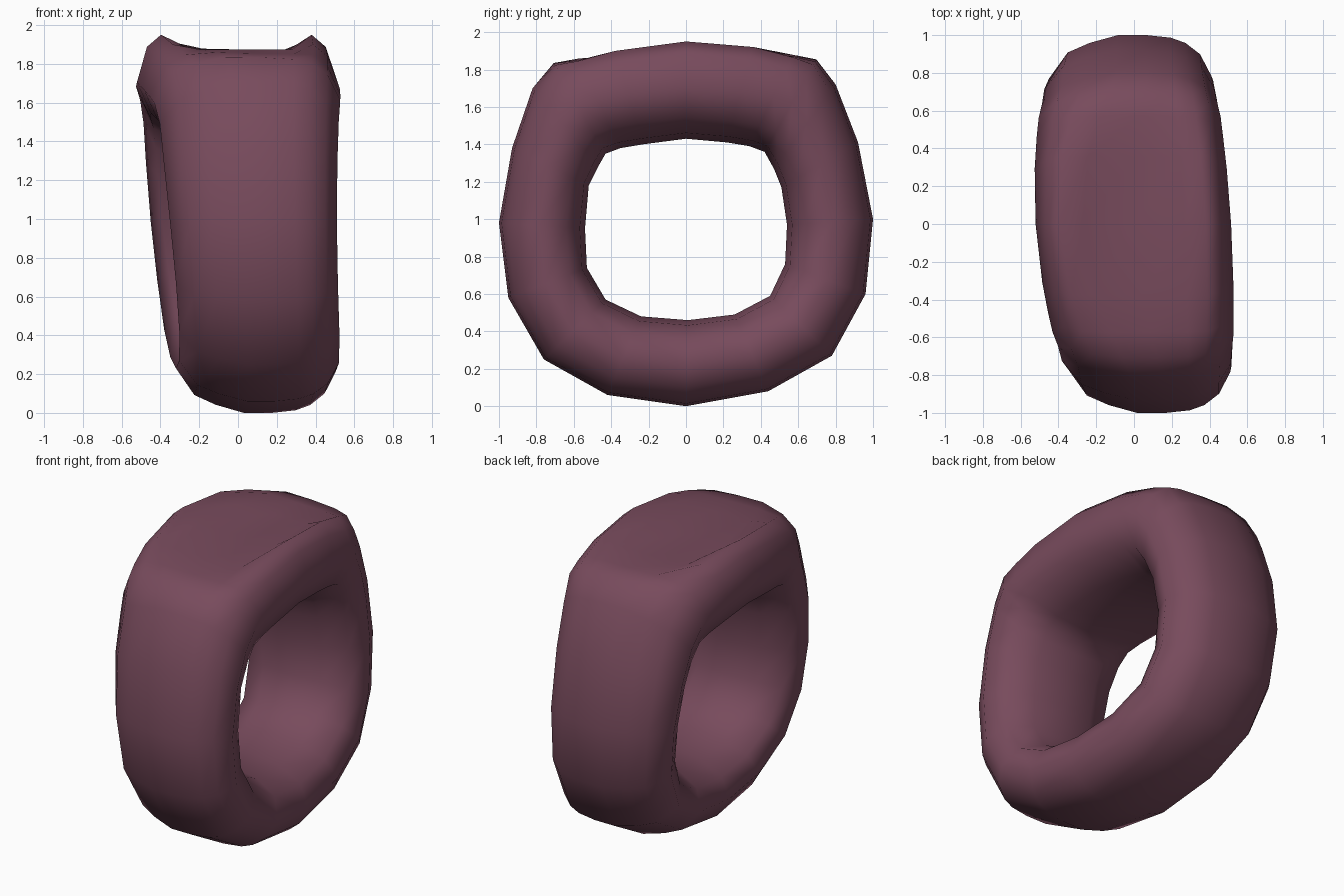
import bpy, bmesh

# Band stations around the finger axis: outer (y, z), inner (y, z)
stations = [
    (0.00, 1.95, 0.00, 1.43), (0.36, 1.93, 0.22, 1.41), (0.58, 1.89, 0.34, 1.39),
    (0.70, 1.86, 0.42, 1.36), (0.80, 1.72, 0.47, 1.27), (0.92, 1.41, 0.51, 1.17),
    (1.00, 1.00, 0.54, 0.97), (0.96, 0.60, 0.53, 0.76), (0.78, 0.27, 0.45, 0.59),
    (0.44, 0.08, 0.26, 0.49), (0.00, 0.00, 0.01, 0.46), (-0.42, 0.06, -0.24, 0.48),
    (-0.76, 0.25, -0.43, 0.57), (-0.95, 0.58, -0.53, 0.74), (-1.00, 0.98, -0.54, 0.95),
    (-0.93, 1.38, -0.52, 1.18), (-0.82, 1.70, -0.47, 1.28), (-0.71, 1.84, -0.43, 1.35),
    (-0.58, 1.87, -0.35, 1.38), (-0.38, 1.91, -0.23, 1.40),
]
# Cross-sections (sideways -1..1, depth from outer 0 to inner 1)
inner = [(0.86, 0.78), (0.5, 0.94), (0, 1), (-0.5, 0.94), (-0.86, 0.78)]
band = [(-1, 0.5), (-0.77, 0.2), (-0.5, 0.09), (-0.15, 0), (0.2, 0), (0.5, 0.03),
        (0.68, 0.09), (0.86, 0.22), (1, 0.47)] + inner
head = [(-1, 0.47), (-0.9, 0.12), (-0.76, 0), (-0.52, 0.05), (0, 0.07), (0.52, 0.05),
        (0.74, 0), (0.88, 0.12), (1, 0.47)] + inner

bm = bmesh.new()
rings = []
for oy, oz, iy, iz in stations:
    w = min(1, max(0, (oz - 1.35) / 0.45))          # flare towards the head
    flat = w * max(0, 1 - (oy / 0.8) ** 2)          # flat head, rounded at its ends
    flare = 0.045 * w * (1 - 2 * oy * oy)
    xl = -0.40 - 0.08 * (oz - 1) - 0.05 * oy - flare
    xr = 0.46 - 0.05 * oy + 0.045 * (oz - 1) ** 2 + flare * 0.3
    ring = []
    for i, (b, h) in enumerate(zip(band, head)):
        s = b[0] + (h[0] - b[0]) * flat
        v = b[1] + (h[1] - b[1]) * flat
        z = oz + (iz - oz) * v
        if 3 <= i <= 5 and oz > 1.5 and abs(oy) < 0.5:  # shallow dish on top
            z = 1.875
        ring.append(bm.verts.new(((xl + xr) / 2 + s * (xr - xl) / 2,
                                  oy + (iy - oy) * v, z)))
    rings.append(ring)
n = len(band)
for k, a in enumerate(rings):
    c = rings[(k + 1) % len(rings)]
    for i in range(n):
        j = (i + 1) % n
        bm.faces.new((a[i], a[j], c[j], c[i])).smooth = True
bmesh.ops.recalc_face_normals(bm, faces=bm.faces)

mesh = bpy.data.meshes.new("signet_ring")
bm.to_mesh(mesh)
bm.free()
mat = bpy.data.materials.new("dusty plum")
mat.diffuse_color = (0.187, 0.07, 0.108, 1)
mesh.materials.append(mat)
ring_obj = bpy.data.objects.new("signet_ring", mesh)
bpy.context.collection.objects.link(ring_obj)
